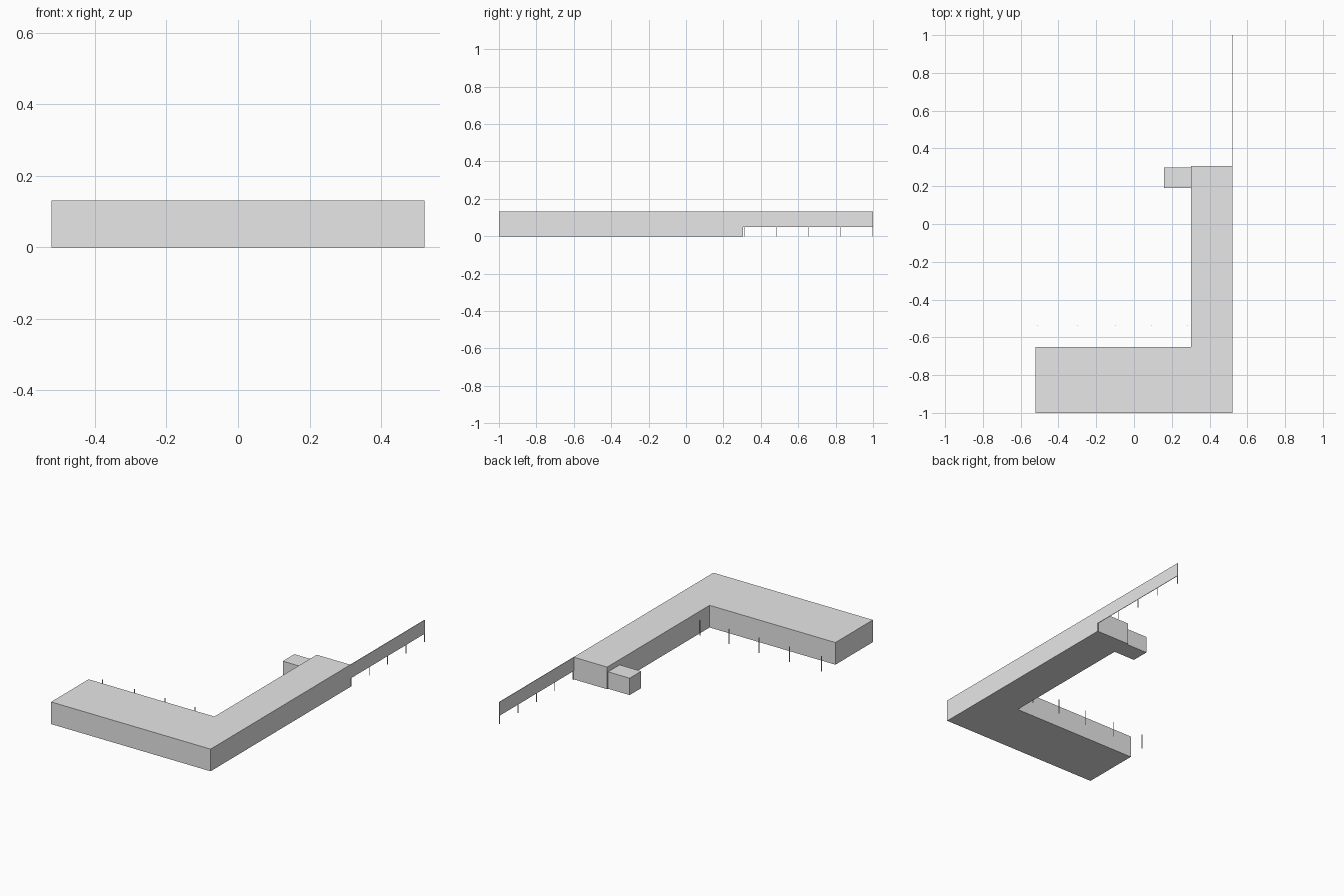
import bpy
import bmesh

# Remove the default object
default = bpy.data.objects.get("Cube")
if default:
    bpy.data.objects.remove(default, do_unlink=True)

# Single plain grey
GREY = (0.8, 0.8, 0.8, 1.0)
grey = bpy.data.materials.new("plain_grey")
grey.use_nodes = True
grey.diffuse_color = GREY
grey.node_tree.nodes["Principled BSDF"].inputs["Base Color"].default_value = GREY


def prism(name, outline, z0, z1):
    """Extrude a counter-clockwise plan outline from z0 up to z1."""
    bm = bmesh.new()
    base = bm.faces.new([bm.verts.new((x, y, z0)) for x, y in outline])
    top = bmesh.ops.extrude_face_region(bm, geom=[base], use_keep_orig=True)
    for v in top["geom"]:
        if isinstance(v, bmesh.types.BMVert):
            v.co.z = z1
    bmesh.ops.recalc_face_normals(bm, faces=bm.faces)
    mesh = bpy.data.meshes.new(name)
    bm.to_mesh(mesh)
    bm.free()
    mesh.materials.append(grey)
    obj = bpy.data.objects.new(name, mesh)
    bpy.context.collection.objects.link(obj)
    return obj


def box(name, x0, x1, y0, y1, z0, z1):
    return prism(name, [(x0, y0), (x1, y0), (x1, y1), (x0, y1)], z0, z1)


def post(name, x, y, height, half=0.0016):
    return box(name, x - half, x + half, y - half, y + half, 0, height)


HEIGHT = 0.131
EDGE = 0.522          # outer face of the long wing
WING_END = 0.306      # back end of the long wing
RAIL_BASE = 0.05

# L-shaped building
prism("main_building",
      [(-EDGE, -1), (EDGE - 0.001, -1), (EDGE - 0.001, WING_END),
       (0.301, WING_END), (0.301, -0.65), (-EDGE, -0.65)], 0, HEIGHT)

# Low annex on the inner side of the long wing
box("annex", 0.16, 0.301, 0.19, 0.298, 0, 0.10)

# Raised screen wall on thin posts
box("screen_wall", EDGE - 0.003, EDGE, WING_END, 1, RAIL_BASE, HEIGHT)
for i in range(5):
    post(f"screen_post_{i + 1}", EDGE - 0.0016, 0.311 + i * 0.1718, RAIL_BASE)

# Row of free-standing posts in the courtyard
for i, x in enumerate((-0.51, -0.30, -0.10, 0.095, 0.285)):
    post(f"courtyard_post_{i + 1}", x, -0.538, 0.09)
